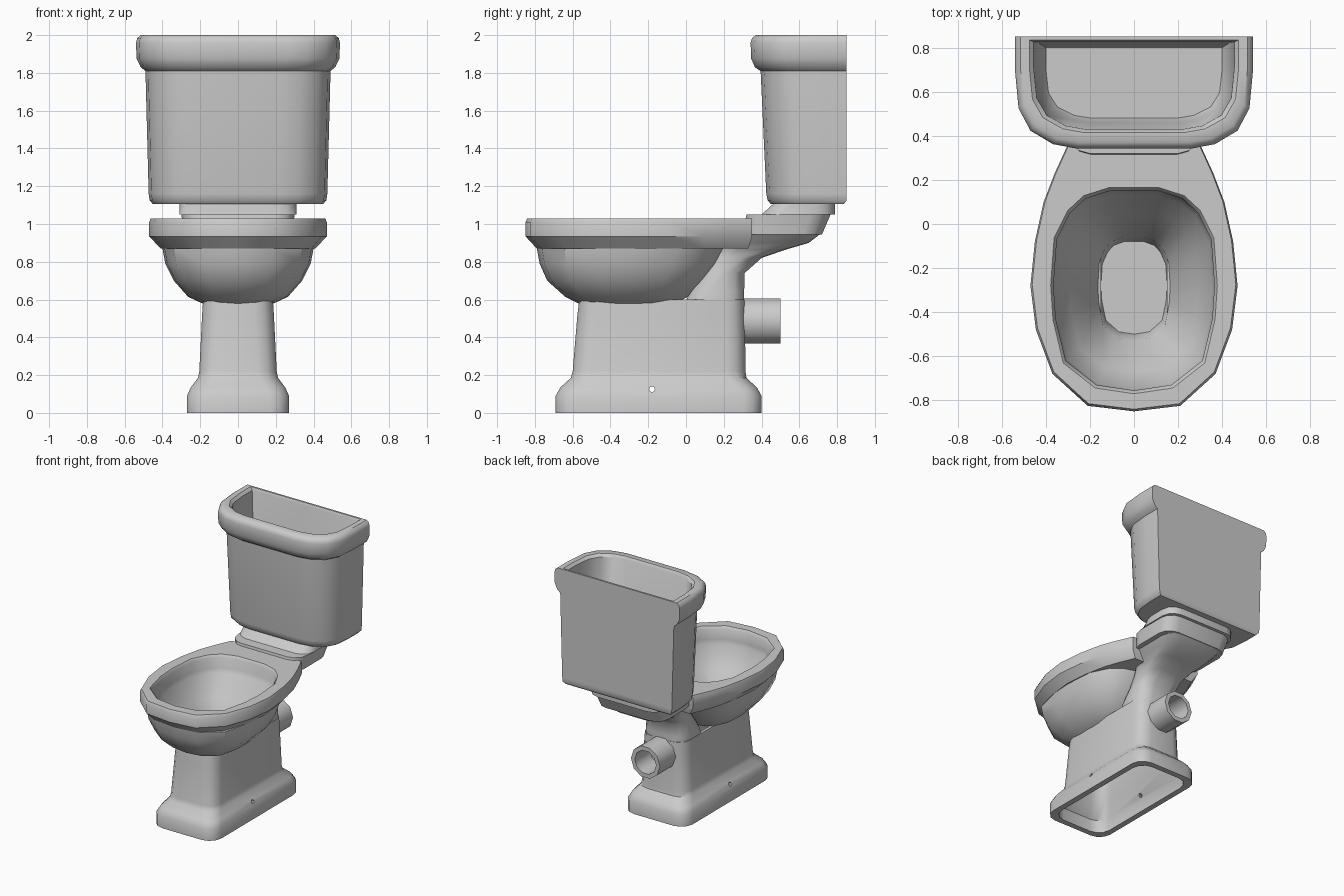
import bpy, bmesh, math

if "Cube" in bpy.data.objects:
    bpy.data.objects.remove(bpy.data.objects["Cube"])

# Half outlines running from the front centre line to the back centre line
DECK = [(0, -.85), (.21, -.825), (.37, -.68), (.445, -.48), (.47, -.28),
        (.45, -.08), (.41, .10), (.36, .23), (.305, .35), (0, .35)]
EGG = [(0, -.755), (.17, -.73), (.31, -.62), (.355, -.43), (.365, -.28),
       (.35, -.07), (.29, .05), (.22, .115), (.11, .15), (0, .15)]
TANK = [(0, 0), (.48, 0), (.68, .04), (.87, .16), (.97, .36), (1, .7), (1, 1), (0, 1)]


def fit(half, hw, y0, y1, z):
    """Scale a half outline to a half width and y range, and mirror it."""
    w = max(p[0] for p in half)
    a, b = half[0][1], half[-1][1]
    pts = [(x * hw / w, y0 + (y - a) / (b - a) * (y1 - y0)) for x, y in half]
    pts += [(-x, y) for x, y in pts[-2:0:-1]]
    return [(x, y, z) for x, y in pts]


def rounded(hw, y0, y1, z, r=.1, seg=3):
    """Rectangle ring with rounded corners."""
    ring = []
    for k, (sx, cy) in enumerate([(1, y1 - r), (-1, y1 - r), (-1, y0 + r), (1, y0 + r)]):
        for i in range(seg + 1):
            t = math.pi / 2 * (k + i / seg)
            ring.append((sx * (hw - r) + r * math.cos(t), cy + r * math.sin(t), z))
    return ring


def loft(name, rings, cap_start=True, cap_end=True, closed=False, angle=38):
    bm = bmesh.new()
    vs = [[bm.verts.new(p) for p in ring] for ring in rings]
    n = len(vs[0])
    pairs = list(zip(vs, vs[1:])) + ([(vs[-1], vs[0])] if closed else [])
    for a, b in pairs:
        for i in range(n):
            j = (i + 1) % n
            bm.faces.new((a[i], a[j], b[j], b[i]))
    if cap_start and not closed:
        bm.faces.new(vs[0])
    if cap_end and not closed:
        bm.faces.new(vs[-1])
    bmesh.ops.recalc_face_normals(bm, faces=bm.faces)
    me = bpy.data.meshes.new(name)
    bm.to_mesh(me)
    bm.free()
    ob = bpy.data.objects.new(name, me)
    bpy.context.collection.objects.link(ob)
    bpy.ops.object.select_all(action='DESELECT')
    ob.select_set(True)
    bpy.context.view_layer.objects.active = ob
    bpy.ops.object.shade_smooth_by_angle(angle=math.radians(angle))
    return ob


# Bowl: sump floor, inner wall, rim, then the outside down to the pedestal
loft("bowl", [
    fit(EGG, .15, -.50, -.08, .47),
    fit(EGG, .165, -.53, -.06, .60),
    fit(EGG, .29, -.67, .04, .74),
    fit(EGG, .355, -.75, .13, .90),
    fit(EGG, .365, -.755, .15, .93),
    fit(EGG, .365, -.755, .15, 1.01),
    fit(EGG, .378, -.77, .165, 1.03),
    fit(DECK, .462, -.84, .35, 1.03),
    fit(DECK, .47, -.85, .35, 1.01),
    fit(DECK, .47, -.85, .35, .935),
    fit(DECK, .41, -.79, .33, .87),
    fit(EGG, .40, -.79, .20, .87),
    fit(EGG, .385, -.775, .16, .79),
    fit(EGG, .34, -.735, .09, .70),
    fit(EGG, .265, -.64, .01, .615),
    fit(EGG, .19, -.57, -.06, .58)], cap_end=False)

# Hollow pedestal with a flared foot
pedestal = loft("pedestal", [
    rounded(.27, -.69, .40, 0), rounded(.27, -.69, .40, .09),
    rounded(.25, -.665, .375, .135), rounded(.212, -.61, .32, .185),
    rounded(.205, -.60, .315, .22), rounded(.19, -.575, .312, .52),
    rounded(.185, -.565, .31, .60), rounded(.15, -.53, .27, .59),
    rounded(.17, -.565, .28, .20), rounded(.225, -.645, .355, .10),
    rounded(.225, -.645, .355, 0)], closed=True)

# Fixing holes through both sides of the foot
bpy.ops.mesh.primitive_cylinder_add(vertices=8, radius=.015, depth=.8,
                                    location=(0, -.18, .125), rotation=(0, math.pi / 2, 0))
cutter = bpy.context.object
cutter.name = "fixing_hole_cutter"
cutter.hide_render = True
cutter.display_type = 'WIRE'
mod = pedestal.modifiers.new("fixing_holes", 'BOOLEAN')
mod.operation = 'DIFFERENCE'
mod.object = cutter

# Neck sweeping back from the pedestal to the cistern shelf
loft("neck", [
    rounded(.18, -.03, .305, .52), rounded(.178, .02, .308, .64),
    rounded(.165, .08, .31, .74), rounded(.165, .13, .40, .82),
    rounded(.18, .17, .53, .865), rounded(.21, .19, .65, .90),
    rounded(.25, .20, .715, .95)], angle=50)

# Raised shelf carrying the cistern
loft("cistern_shelf", [
    rounded(.285, .30, .72, .945), rounded(.30, .32, .765, 1.05),
    rounded(.31, .40, .79, 1.05), rounded(.31, .46, .79, 1.105)])

# Waste outlet pipe
def circle(r, y, n=10):
    return [(r * math.cos(2 * math.pi * i / n), y, .487 + r * math.sin(2 * math.pi * i / n))
            for i in range(n)]

loft("outlet_pipe", [circle(.092, .29), circle(.125, .29), circle(.125, .50),
                     circle(.092, .50)], closed=True)

# Open cistern with a rolled rim
loft("cistern", [fit(TANK, hw, y0, y1, z) for hw, y0, y1, z in [
    (.45, .45, .835, 1.105), (.468, .432, .85, 1.125), (.473, .425, .85, 1.16),
    (.49, .395, .85, 1.81), (.515, .365, .85, 1.83), (.537, .345, .85, 1.875),
    (.54, .342, .85, 1.96), (.533, .35, .85, 1.985), (.515, .37, .85, 2.0),
    (.475, .415, .835, 2.0), (.455, .43, .825, 1.98), (.43, .46, .82, 1.20),
    (.40, .48, .80, 1.15)]])
